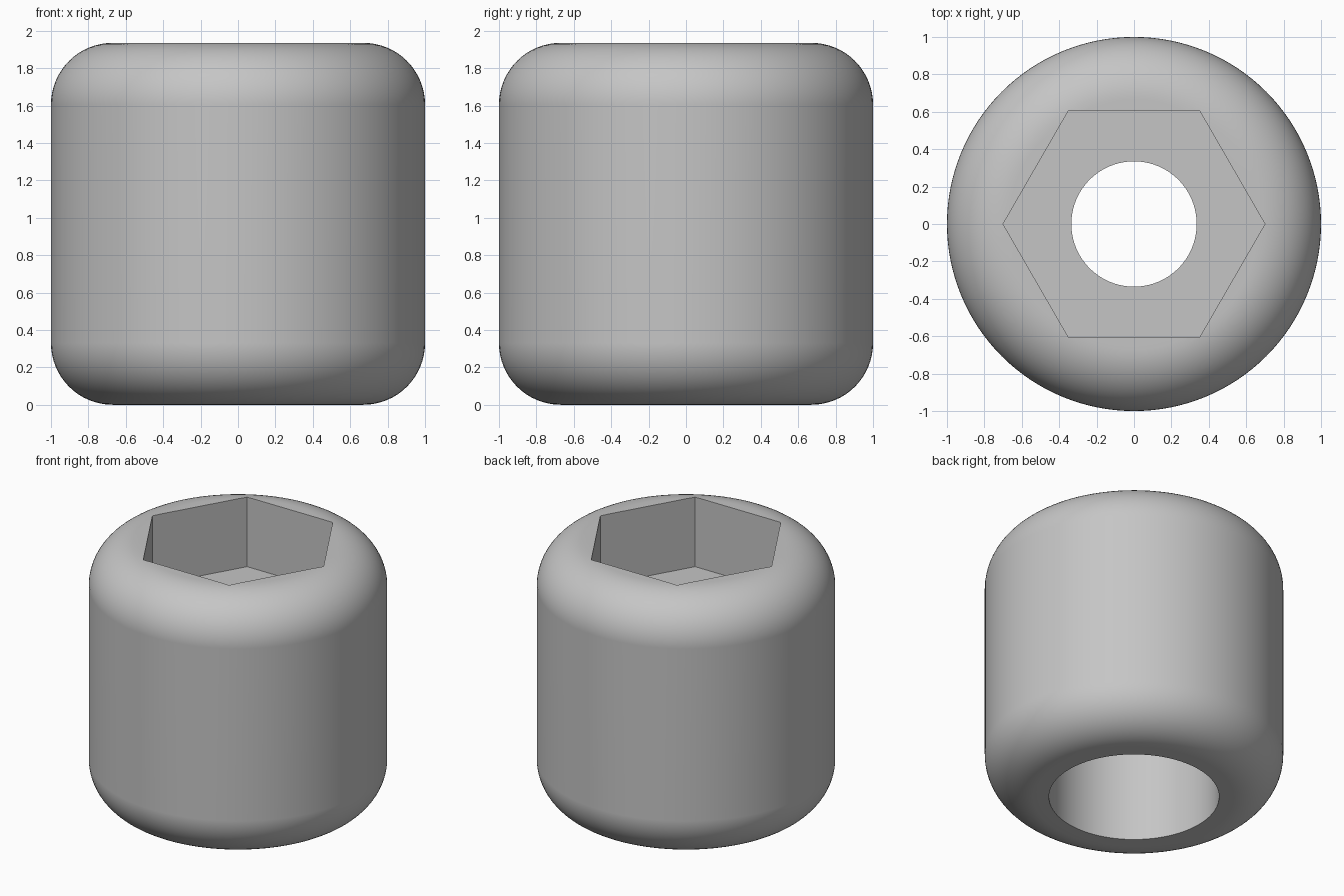
import bpy
import bmesh
import math

HEIGHT = 1.935
FILLET = 0.33
HOLE_R, BORE_R = 0.335, 0.57
BORE_TOP, POCKET_FLOOR = 0.85, 1.42
HEX_R = 0.70

if "Cube" in bpy.data.objects:
    bpy.data.objects.remove(bpy.data.objects["Cube"], do_unlink=True)

grey = bpy.data.materials.new("plain grey")
grey.use_nodes = True
colour = (0.56, 0.56, 0.56, 1)
grey.diffuse_color = colour
grey.node_tree.nodes["Principled BSDF"].inputs["Base Color"].default_value = colour


def make_object(name, bm):
    bmesh.ops.recalc_face_normals(bm, faces=bm.faces)
    mesh = bpy.data.meshes.new(name)
    bm.to_mesh(mesh)
    bm.free()
    mesh.materials.append(grey)
    obj = bpy.data.objects.new(name, mesh)
    bpy.context.collection.objects.link(obj)
    return obj


def fillet(z, start, steps=16):
    """Quarter-circle of profile points around the rounded rim."""
    angles = [math.radians(start + 90 * i / steps) for i in range(steps + 1)]
    return [(1 - FILLET + FILLET * math.cos(a), z + FILLET * math.sin(a)) for a in angles]


# Rounded barrel with a through hole and a wider bore from below
profile = [(HOLE_R, HEIGHT), (HOLE_R, BORE_TOP), (BORE_R, BORE_TOP), (BORE_R, 0)]
profile += fillet(FILLET, -90) + fillet(HEIGHT - FILLET, 0)
bm = bmesh.new()
verts = [bm.verts.new((r, 0, z)) for r, z in profile]
edges = [bm.edges.new((verts[i - 1], verts[i])) for i in range(len(verts))]
bmesh.ops.spin(bm, geom=verts + edges, cent=(0, 0, 0), axis=(0, 0, 1),
               angle=math.tau, steps=128, use_merge=True)
bmesh.ops.remove_doubles(bm, verts=bm.verts, dist=1e-5)
body = make_object("rounded_barrel", bm)

# Hexagonal pocket cutter, corners on the x axis
bm = bmesh.new()
ring = [bm.verts.new((HEX_R * math.cos(i * math.tau / 6),
                      HEX_R * math.sin(i * math.tau / 6), POCKET_FLOOR)) for i in range(6)]
base = bm.faces.new(ring)
top = bmesh.ops.extrude_face_region(bm, geom=[base])["geom"]
bmesh.ops.translate(bm, vec=(0, 0, 1),
                    verts=[g for g in top if isinstance(g, bmesh.types.BMVert)])
cutter = make_object("pocket_cutter", bm)
cutter.hide_render = True

# Cut the pocket, then drop the cutter
bpy.context.view_layer.objects.active = body
body.select_set(True)
cut = body.modifiers.new("hex_pocket", "BOOLEAN")
cut.operation = "DIFFERENCE"
cut.solver = "EXACT"
cut.object = cutter
bpy.ops.object.modifier_apply(modifier=cut.name)
bpy.data.objects.remove(cutter, do_unlink=True)

# Smooth curved walls, crisp pocket and bore edges
bpy.ops.object.shade_smooth_by_angle(angle=math.radians(25))
weighted = body.modifiers.new("even_shading", "WEIGHTED_NORMAL")
weighted.keep_sharp = True
